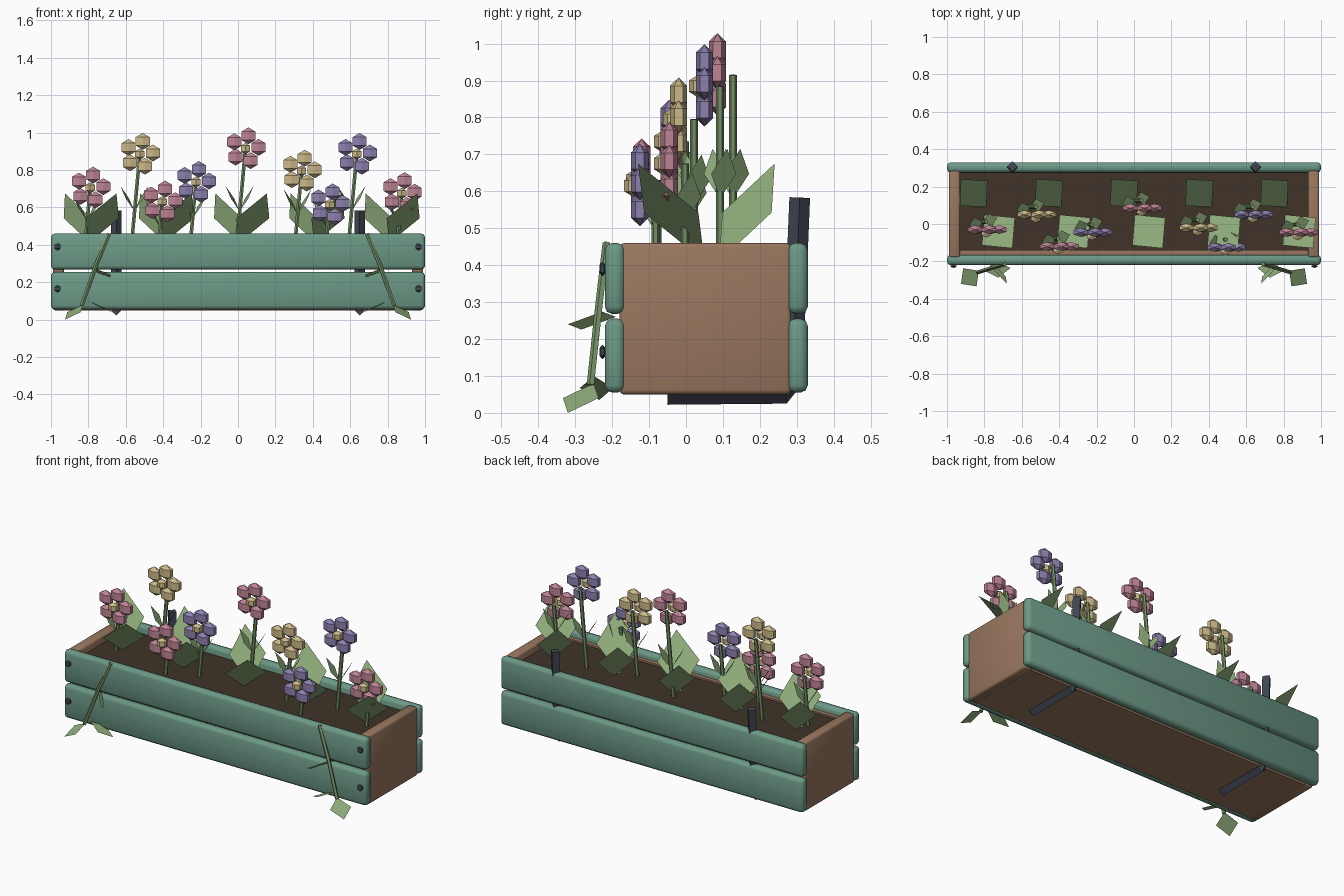
import bpy, bmesh, math
from mathutils import Vector

old = bpy.data.objects.get("Cube")
if old:
    bpy.data.objects.remove(old, do_unlink=True)


def material(name, rgb):
    m = bpy.data.materials.new(name)
    m.use_nodes = True
    m.diffuse_color = (*rgb, 1)
    m.node_tree.nodes["Principled BSDF"].inputs["Base Color"].default_value = (*rgb, 1)
    return m


PAINT = material("green_paint", (0.15, 0.32, 0.24))
WOOD = material("brown_wood", (0.32, 0.185, 0.115))
SOIL = material("dark_soil", (0.05, 0.033, 0.022))
METAL = material("dark_metal", (0.05, 0.06, 0.085))
STEM = material("stem_green", (0.19, 0.30, 0.14))
LEAF = material("leaf_green", (0.28, 0.42, 0.20))
PINK = material("pink_petal", (0.52, 0.23, 0.30))
PURPLE = material("purple_petal", (0.27, 0.22, 0.43))
YELLOW = material("yellow_petal", (0.60, 0.49, 0.25))


def finish(bm, name, mat):
    mesh = bpy.data.meshes.new(name)
    bm.to_mesh(mesh)
    bm.free()
    mesh.materials.append(mat)
    ob = bpy.data.objects.new(name, mesh)
    bpy.context.collection.objects.link(ob)
    return ob


def box(name, mat, x, y, z, bevel=0.0):
    """Box from three (min, max) ranges with an optional rounded edge."""
    bm = bmesh.new()
    bmesh.ops.create_cube(bm, size=1)
    for v in bm.verts:
        for i, (lo, hi) in enumerate((x, y, z)):
            v.co[i] = (lo + hi) / 2 + v.co[i] * (hi - lo)
    if bevel:
        bmesh.ops.bevel(bm, geom=bm.edges[:], offset=bevel, segments=2,
                        profile=0.5, affect='EDGES')
    return finish(bm, name, mat)


def tube(name, mat, points, radius, sides):
    """Straight segments of low-poly rod through the given points."""
    bm = bmesh.new()
    rings = []
    pts = [Vector(p) for p in points]
    for i, p in enumerate(pts):
        d = (pts[min(i + 1, len(pts) - 1)] - pts[max(i - 1, 0)]).normalized()
        u = d.cross(Vector((1, 0, 0))).normalized()
        w = d.cross(u)
        angles = [math.tau * k / sides for k in range(sides)]
        rings.append([bm.verts.new(p + radius * (u * math.cos(a) + w * math.sin(a)))
                      for a in angles])
    for a, b in zip(rings, rings[1:]):
        for k in range(sides):
            n = (k + 1) % sides
            bm.faces.new((a[k], a[n], b[n], b[k]))
    bm.faces.new(rings[0][::-1])
    bm.faces.new(rings[-1])
    bmesh.ops.recalc_face_normals(bm, faces=bm.faces[:])
    return finish(bm, name, mat)


def gem(bm, centre, size):
    """Six-sided faceted bead with pointed top and bottom."""
    res = bmesh.ops.create_uvsphere(bm, u_segments=6, v_segments=3, radius=1)
    for v in res["verts"]:
        v.co = Vector(centre) + Vector([c * s for c, s in zip(v.co, size)])


def leaf(bm, base, tip, half_width, side=None):
    """Flat kite-shaped leaf."""
    base, tip = Vector(base), Vector(tip)
    if side is None:
        side = (tip - base).cross(Vector((0, 0, 1)))
    side = Vector(side).normalized() * half_width
    mid = (base + tip) / 2
    bm.faces.new([bm.verts.new(p) for p in (base, mid + side, tip, mid - side)])


# Planter box
for label, y in (("front", (-0.22, -0.165)), ("back", (0.275, 0.33))):
    for row, z in (("lower", (0.055, 0.255)), ("upper", (0.268, 0.46))):
        box(f"{label}_{row}_board", PAINT, (-1, 1), y, z, 0.02)
for label, x in (("right", (-0.99, -0.93)), ("left", (0.93, 0.99))):
    box(f"{label}_end_panel", WOOD, x, (-0.18, 0.285), (0.05, 0.46), 0.012)
box("base_panel", WOOD, (-0.94, 0.94), (-0.17, 0.28), (0.05, 0.08))
box("front_lining", WOOD, (-0.93, 0.93), (-0.167, -0.14), (0.36, 0.425))
box("soil", SOIL, (-0.935, 0.935), (-0.145, 0.276), (0.36, 0.415))

# Bolts, hooks and trailing vines, mirrored left and right
for label, s in (("right", -1), ("left", 1)):
    bm = bmesh.new()
    for z in (0.165, 0.39):
        gem(bm, (s * 0.965, -0.226, z), (0.02, 0.01, 0.02))
    finish(bm, f"{label}_bolts", METAL)
    tube(f"{label}_hook", METAL, [(s * 0.65, 0.308, 0.583), (s * 0.65, 0.287, 0.08),
         (s * 0.65, 0.27, 0.053), (s * 0.65, -0.05, 0.05)], 0.028, 4)

    tube(f"{label}_vine", STEM, [(s * 0.69, -0.215, 0.46), (s * 0.76, -0.235, 0.29),
         (s * 0.835, -0.258, 0.075)], 0.011, 5)
    bm = bmesh.new()
    leaf(bm, (s * 0.83, -0.25, 0.08), (s * 0.925, -0.32, 0.0), 0.06)
    leaf(bm, (s * 0.80, -0.25, 0.10), (s * 0.66, -0.235, 0.035), 0.045)
    leaf(bm, (s * 0.77, -0.19, 0.26), (s * 0.68, -0.32, 0.24), 0.055, (1, s * 0.7, s * 0.6))
    finish(bm, f"{label}_vine_leaves", LEAF)

# Broad leaf pairs growing out of the soil
bm = bmesh.new()
for k in range(5):
    x = -0.80 + 0.402 * k
    leaf(bm, (x, 0.05, 0.41), (x + 0.15, -0.13, 0.675), 0.115)
    leaf(bm, (x + 0.01, 0.09, 0.41), (x - 0.125, 0.24, 0.675), 0.10)
finish(bm, "broad_leaves", LEAF)

# Flowers: x, y, z of the head and petal colour
flowers = [
    (-0.79, -0.03, 0.705, PINK), (-0.525, 0.05, 0.885, YELLOW),
    (-0.405, -0.12, 0.63, PINK), (-0.225, -0.045, 0.735, PURPLE),
    (0.04, 0.085, 0.915, PINK), (0.34, -0.02, 0.795, YELLOW),
    (0.49, -0.125, 0.615, PURPLE), (0.635, 0.05, 0.885, PURPLE),
    (0.875, -0.045, 0.675, PINK),
]
for n, (x, y, z, colour) in enumerate(flowers, 1):
    bm = bmesh.new()
    for k in range(5):
        a = math.radians(5 + 72 * k)
        gem(bm, (x + 0.07 * math.cos(a), y, z + 0.07 * math.sin(a)), (0.05, 0.027, 0.045))
    finish(bm, f"flower_{n}_petals", colour)
    bm = bmesh.new()
    gem(bm, (x, y - 0.018, z), (0.033, 0.028, 0.03))
    finish(bm, f"flower_{n}_centre", YELLOW)

    # Stem stands just behind the head and carries two small leaves
    sy, low = y + 0.042, x - 0.045 * (z - 0.41) / 0.48
    tube(f"flower_{n}_stem", STEM, [(low, sy, 0.40), (x, sy, z)], 0.011, 6)
    bm = bmesh.new()
    lz = min(0.58, 0.41 + 0.4 * (z - 0.41))
    lx = low + (x - low) * (lz - 0.41) / (z - 0.41)
    for s in (-1, 1):
        leaf(bm, (lx, sy, lz), (lx + s * 0.075, sy + s * 0.02, lz + 0.135), 0.035)
    finish(bm, f"flower_{n}_leaves", LEAF)

# Soft shading on the rounded boards
for ob in bpy.context.collection.objects:
    ob.select_set("board" in ob.name or "end_panel" in ob.name)
    if ob.select_get():
        bpy.context.view_layer.objects.active = ob
bpy.ops.object.shade_smooth_by_angle(angle=math.radians(50))
